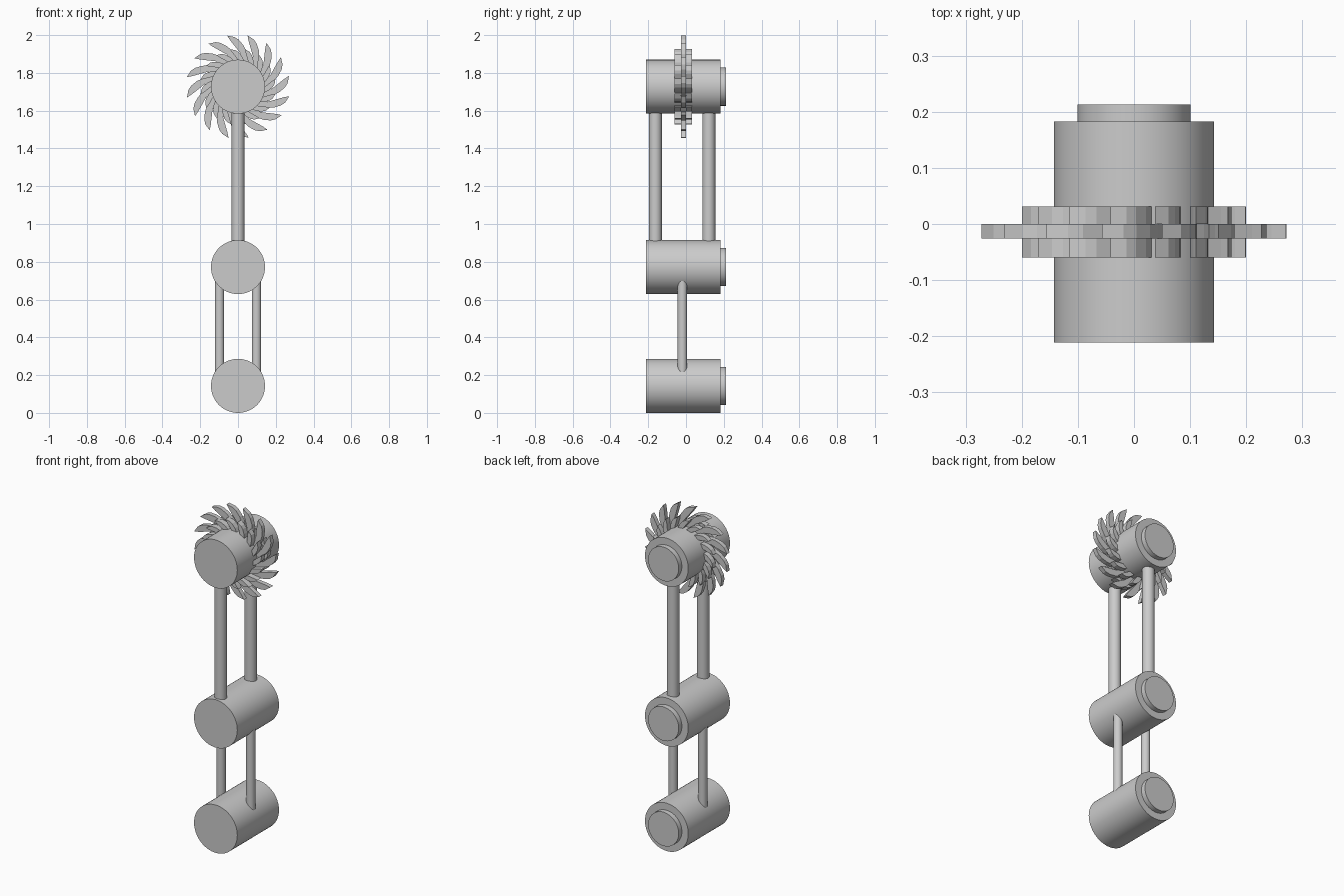
import bpy, bmesh, math
from mathutils import Matrix

if "Cube" in bpy.data.objects:
    bpy.data.objects.remove(bpy.data.objects["Cube"])

grey = bpy.data.materials.new("light grey")
grey.diffuse_color = (0.6, 0.6, 0.6, 1)
grey.use_nodes = True
grey.node_tree.nodes["Principled BSDF"].inputs["Base Color"].default_value = grey.diffuse_color


def finish(name, bm, smooth=True):
    bmesh.ops.recalc_face_normals(bm, faces=bm.faces)
    mesh = bpy.data.meshes.new(name)
    bm.to_mesh(mesh)
    bm.free()
    mesh.materials.append(grey)
    ob = bpy.data.objects.new(name, mesh)
    bpy.context.collection.objects.link(ob)
    if smooth:
        bpy.ops.object.select_all(action='DESELECT')
        ob.select_set(True)
        bpy.context.view_layer.objects.active = ob
        bpy.ops.object.shade_smooth_by_angle(angle=math.radians(30))
    return ob


def cylinder(name, radius, length, centre, along_y=False, sides=64):
    bm = bmesh.new()
    m = Matrix.Translation(centre)
    if along_y:
        m = m @ Matrix.Rotation(math.pi / 2, 4, 'X')
    bmesh.ops.create_cone(bm, cap_ends=True, segments=sides, radius1=radius,
                          radius2=radius, depth=length, matrix=m)
    return finish(name, bm)


# drums with a smaller end cap at the back
DRUM_R, TOP_Z = 0.143, 1.727
for label, z in (("lower", 0.143), ("middle", 0.772), ("upper", TOP_Z)):
    cylinder(label + "_drum", DRUM_R, 0.394, (0, -0.014, z), True)
    cylinder(label + "_drum_cap", 0.101, 0.05, (0, 0.188, z), True)

# thick rods joining middle and upper drums, front and back
for label, y in (("front", -0.162), ("back", 0.121)):
    cylinder(label + "_upper_rod", 0.034, 0.79, (0, y, 1.25), sides=32)

# thin rods joining lower and middle drums, left and right
for label, x in (("left", -0.098), ("right", 0.098)):
    cylinder(label + "_lower_rod", 0.025, 0.54, (x, -0.019, 0.4575), sides=32)

# saw blades: swept teeth, given as (radius fraction, angle from tip in degrees)
TEETH = 16
TOOTH = [(0.60, -31), (0.70, -25), (0.80, -19.5), (0.90, -13), (0.955, -8),
         (1.0, 0), (0.90, -2.5), (0.80, -6.5), (0.70, -12), (0.60, -20)]


def blade(name, radius, y0, y1, phase):
    bm = bmesh.new()
    for i in range(TEETH):
        vs = []
        for f, a in TOOTH:
            t = math.radians(a + phase + i * 360 / TEETH)
            vs.append(bm.verts.new((f * radius * math.cos(t), y0,
                                    TOP_Z + f * radius * math.sin(t))))
        face = bm.faces.new(vs)
        ext = bmesh.ops.extrude_face_region(bm, geom=[face], use_keep_orig=True)
        new = [g for g in ext["geom"] if isinstance(g, bmesh.types.BMVert)]
        bmesh.ops.translate(bm, verts=new, vec=(0, y1 - y0, 0))
    # hub disc carrying the teeth
    hub = Matrix.Translation((0, (y0 + y1) / 2, TOP_Z)) @ Matrix.Rotation(math.pi / 2, 4, 'X')
    bmesh.ops.create_cone(bm, cap_ends=True, segments=64, radius1=radius * 0.64,
                          radius2=radius * 0.64, depth=y1 - y0, matrix=hub)
    return finish(name, bm, smooth=False)


blade("large_blade", 0.276, -0.026, 0.0, 12)
blade("front_small_blade", 0.203, -0.06, -0.026, 12)
blade("back_small_blade", 0.203, 0.0, 0.031, 12)
